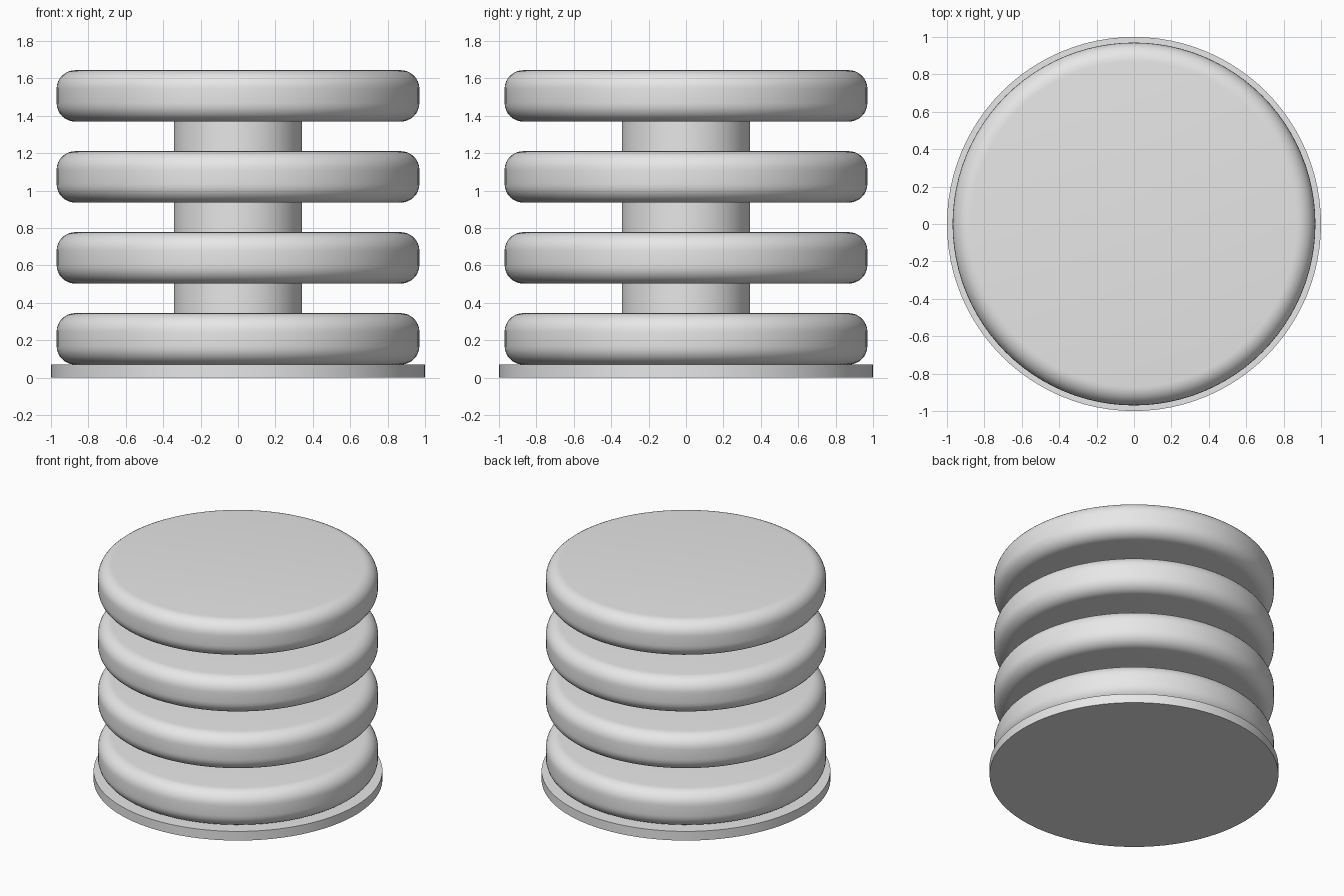
import bpy, bmesh, math

if "Cube" in bpy.data.objects:
    bpy.data.objects.remove(bpy.data.objects["Cube"])

SIDES = 96
grey = bpy.data.materials.new("light_grey")
grey.diffuse_color = (0.8, 0.8, 0.8, 1.0)
grey.use_nodes = True
grey.node_tree.nodes["Principled BSDF"].inputs["Base Color"].default_value = grey.diffuse_color


def disc(name, radius, z0, z1, rounding=0.0):
    """Upright cylinder from z0 to z1 with optionally rounded rims."""
    bm = bmesh.new()
    bmesh.ops.create_cone(bm, cap_ends=True, segments=SIDES,
                          radius1=radius, radius2=radius, depth=z1 - z0)
    bmesh.ops.translate(bm, verts=bm.verts, vec=(0, 0, (z0 + z1) / 2))
    if rounding:
        rims = [e for e in bm.edges
                if abs(e.verts[0].co.z - e.verts[1].co.z) < 1e-5]
        bmesh.ops.bevel(bm, geom=rims, offset=rounding, segments=8,
                        profile=0.5, affect='EDGES')
    mesh = bpy.data.meshes.new(name)
    bm.to_mesh(mesh)
    bm.free()
    mesh.materials.append(grey)
    obj = bpy.data.objects.new(name, mesh)
    bpy.context.collection.objects.link(obj)
    bpy.ops.object.select_all(action='DESELECT')
    obj.select_set(True)
    bpy.context.view_layer.objects.active = obj
    bpy.ops.object.shade_smooth_by_angle(angle=math.radians(30))
    return obj


BASE_TOP, THICK, STEP = 0.07, 0.275, 0.433

# Thin foot plate
disc("base_plate", 1.0, 0.0, BASE_TOP)

# Four rounded plates with a short post between each pair
for i in range(4):
    z = BASE_TOP + i * STEP
    disc(f"rounded_plate_{i + 1}", 0.97, z, z + THICK, rounding=0.1)
    if i < 3:
        disc(f"post_{i + 1}", 0.343, z + THICK, z + STEP)
